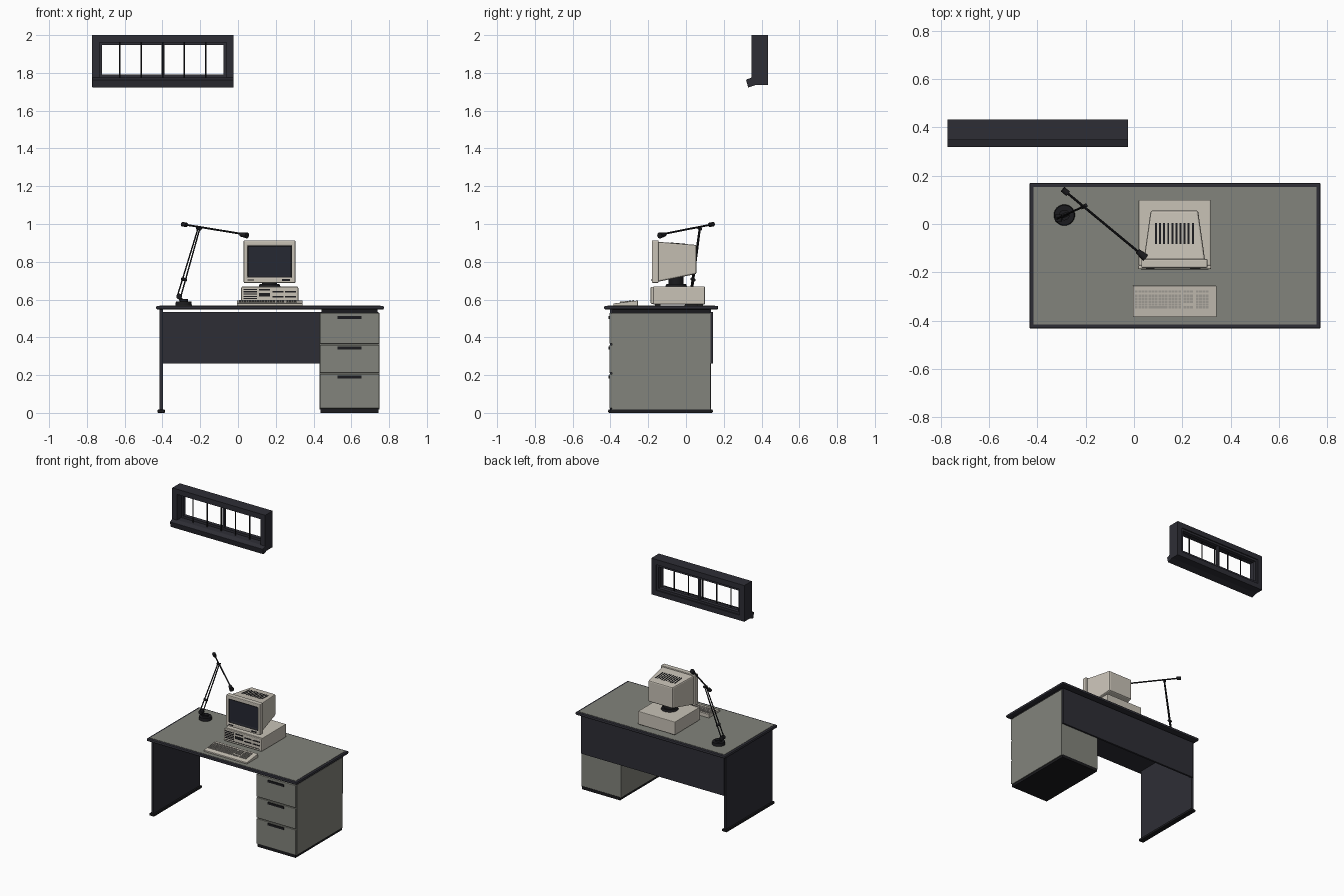
import bpy, bmesh, math
from mathutils import Vector

if "Cube" in bpy.data.objects:
    bpy.data.objects.remove(bpy.data.objects["Cube"])


def material(name, r, g, b):
    m = bpy.data.materials.new(name)
    m.diffuse_color = (r, g, b, 1)
    m.use_nodes = True
    m.node_tree.nodes["Principled BSDF"].inputs["Base Color"].default_value = m.diffuse_color
    return m


GREY = material("desk grey", 0.225, 0.23, 0.2)
NAVY = material("dark slate", 0.027, 0.027, 0.036)
BLACK = material("soft black", 0.011, 0.011, 0.013)
BEIGE = material("computer beige", 0.58, 0.54, 0.47)
KEYS = material("key grey", 0.34, 0.32, 0.29)
SCREEN = material("screen glass", 0.019, 0.021, 0.032)


def finish(name, bm, mats, bevel=0):
    bmesh.ops.recalc_face_normals(bm, faces=bm.faces)
    me = bpy.data.meshes.new(name)
    bm.to_mesh(me)
    bm.free()
    ob = bpy.data.objects.new(name, me)
    bpy.context.collection.objects.link(ob)
    for m in mats:
        me.materials.append(m)
    if bevel:
        mod = ob.modifiers.new("bevel", "BEVEL")
        mod.width, mod.segments, mod.limit_method = bevel, 2, "ANGLE"
    return ob


def add_block(bm, front, back):
    """Hull between rectangles (y, x0, x1, z0, z1) at the front and back."""
    rings = []
    for y, x0, x1, z0, z1 in (front, back):
        rings.append([bm.verts.new(p) for p in ((x0, y, z0), (x1, y, z0), (x1, y, z1), (x0, y, z1))])
    a, b = rings
    bm.faces.new(a)
    bm.faces.new(b[::-1])
    for i in range(4):
        j = (i + 1) % 4
        bm.faces.new((a[j], a[i], b[i], b[j]))


def blocks(name, pairs, mat, bevel=0):
    bm = bmesh.new()
    for f, b in pairs:
        add_block(bm, f, b)
    return finish(name, bm, [mat], bevel)


def boxes(name, bounds, mat, bevel=0):
    return blocks(name, [((y0, x0, x1, z0, z1), (y1, x0, x1, z0, z1))
                         for x0, x1, y0, y1, z0, z1 in bounds], mat, bevel)


def frame(name, x0, x1, y0, y1, z0, z1, w, mat):
    return boxes(name, [(x0, x1, y0, y1, z1 - w, z1), (x0, x1, y0, y1, z0, z0 + w),
                        (x0, x0 + w, y0, y1, z0 + w, z1 - w),
                        (x1 - w, x1, y0, y1, z0 + w, z1 - w)], mat)


def rod(name, p, q, r, mat=BLACK, r2=None, sides=16):
    p, q = Vector(p), Vector(q)
    bm = bmesh.new()
    bmesh.ops.create_cone(bm, cap_ends=True, segments=sides, radius1=r,
                          radius2=r if r2 is None else r2, depth=(q - p).length)
    ob = finish(name, bm, [mat])
    ob.location = (p + q) / 2
    ob.rotation_euler = (q - p).to_track_quat("Z", "Y").to_euler()
    bpy.ops.object.select_all(action="DESELECT")
    ob.select_set(True)
    bpy.context.view_layer.objects.active = ob
    bpy.ops.object.shade_smooth_by_angle(angle=math.radians(40))
    return ob


# Desk top: dark edge with a grey writing surface
boxes("desk_top_edge", [(-0.433, 0.772, -0.433, 0.17, 0.547, 0.567)], NAVY, 0.007)
boxes("desk_surface", [(-0.416, 0.755, -0.416, 0.153, 0.56, 0.569)], GREY)

# Left side panel with foot, and the back panel
boxes("side_panel", [(-0.415, -0.398, -0.402, 0.132, 0.015, 0.549)], NAVY)
boxes("side_panel_foot", [(-0.426, -0.387, -0.412, 0.142, 0, 0.018)], BLACK, 0.005)
boxes("back_panel", [(-0.405, 0.745, 0.128, 0.142, 0.262, 0.535)], NAVY)

# Drawer pedestal
boxes("pedestal", [(0.432, 0.749, -0.393, 0.13, 0.018, 0.53)], GREY)
boxes("pedestal_plinth", [(0.438, 0.743, -0.4, 0.132, 0, 0.022)], BLACK)
boxes("pedestal_spacer", [(0.442, 0.739, -0.39, 0.125, 0.528, 0.549)], BLACK)
boxes("drawer_fronts", [(0.433, 0.748, -0.406, -0.392, a, b) for a, b in
                        ((0.024, 0.206), (0.212, 0.36), (0.366, 0.529))], GREY, 0.003)
boxes("drawer_handles", [(0.527, 0.653, -0.411, -0.405, z, z + 0.016)
                         for z in (0.183, 0.336, 0.496)], BLACK)

# Computer case with bezel, drive slots and feet
boxes("computer_case", [(0.019, 0.317, -0.172, 0.1, 0.574, 0.669)], BEIGE, 0.004)
boxes("case_bezel", [(0.017, 0.319, -0.187, -0.17, 0.577, 0.667)], BEIGE, 0.005)
boxes("case_feet", [(x, x + 0.03, y, y + 0.03, 0.567, 0.576)
                    for x in (0.03, 0.275) for y in (-0.165, 0.06)], BLACK)
boxes("case_vents", [(0.028, 0.1, -0.189, -0.186, z, z + 0.006)
                     for z in (0.602, 0.614, 0.626, 0.638, 0.65)], BLACK)
boxes("drive_slots", [(x, x + w, -0.189, -0.186, z, z + h) for x, w, z, h in
                      ((0.11, 0.06, 0.647, 0.008), (0.11, 0.06, 0.615, 0.02),
                       (0.182, 0.058, 0.638, 0.008), (0.25, 0.058, 0.638, 0.008),
                       (0.182, 0.058, 0.612, 0.008), (0.25, 0.058, 0.612, 0.008),
                       (0.028, 0.28, 0.59, 0.003))], BLACK)

# Monitor stand: swivel foot and neck
CX = 0.167
rod("monitor_swivel", (CX, -0.052, 0.668), (CX, -0.052, 0.682), 0.058, r2=0.052, sides=32)
rod("monitor_neck", (CX, -0.052, 0.68), (CX, -0.052, 0.735), 0.04, sides=32)

# Monitor body tapering to the back
blocks("monitor_body", [((-0.15, CX - 0.127, CX + 0.127, 0.694, 0.906),
                         (0.056, CX - 0.098, CX + 0.098, 0.736, 0.889))], BEIGE, 0.008)
blocks("monitor_vents", [((-0.083, x, x + 0.008, 0.885, 0.9022),
                          (0.004, x, x + 0.008, 0.88, 0.8947))
                         for x in [CX - 0.08 + i * 0.0169 for i in range(10)]], BLACK)

# Monitor bezel with a recessed screen
bm = bmesh.new()
add_block(bm, (-0.181, CX - 0.137, CX + 0.137, 0.688, 0.913),
          (-0.145, CX - 0.137, CX + 0.137, 0.688, 0.913))
bmesh.ops.recalc_face_normals(bm, faces=bm.faces)
front = min(bm.faces, key=lambda f: f.calc_center_median().y)
bmesh.ops.inset_region(bm, faces=[front], thickness=0.028)
for v in front.verts:
    v.co.z += 0.009 if v.co.z < 0.8 else -0.007
wall = bmesh.ops.inset_region(bm, faces=[front], thickness=0.006, depth=-0.012)["faces"]
for f in wall:
    f.material_index = 1
front.material_index = 2
finish("monitor_bezel", bm, [BEIGE, BLACK, SCREEN], 0.005)
boxes("monitor_controls", [(0.05, 0.085, -0.183, -0.18, 0.7, 0.706),
                           (0.232, 0.275, -0.183, -0.18, 0.699, 0.708)], BLACK)

# Keyboard wedge and keys
blocks("keyboard", [((-0.385, -0.005, 0.341, 0.568, 0.579),
                     (-0.255, -0.005, 0.341, 0.568, 0.595))], BEIGE, 0.002)
keys = []
columns = [0.004 + 0.0138 * i for i in range(14)] + \
          [0.205 + 0.0138 * i for i in range(3)] + [0.256 + 0.0138 * i for i in range(4)]
for y in (-0.279, -0.297, -0.309, -0.321, -0.333, -0.345):
    top = 0.579 + (y + 0.385) * 0.123 + 0.005
    for i, x in enumerate(columns):
        if y == -0.333 and 14 <= i < 17:      # gap above the arrow keys
            continue
        if y == -0.345 and 4 <= i <= 9:       # space bar
            if i == 4:
                keys.append((x, x + 0.08, y - 0.005, y + 0.005, top - 0.008, top))
            continue
        keys.append((x, x + 0.0112, y - 0.005, y + 0.005, top - 0.008, top))
boxes("keyboard_keys", keys, KEYS)

# Desk lamp: base, lower arm, upper arm, head
rod("lamp_base", (-0.288, 0.037, 0.567), (-0.288, 0.037, 0.59), 0.044, r2=0.041, sides=32)
rod("lamp_base_cap", (-0.288, 0.037, 0.589), (-0.288, 0.037, 0.602), 0.022)
low, elbow = Vector((-0.312, 0.025, 0.617)), Vector((-0.207, 0.073, 0.976))
rod("lamp_base_post", (-0.3, 0.031, 0.595), low, 0.01)
rod("lamp_base_joint", low + Vector((0, -0.014, 0)), low + Vector((0, 0.014, 0)), 0.015)
side = Vector((0.009, 0.004, -0.002))
for i, s in enumerate((-1, 1)):
    rod(f"lamp_lower_arm_{i}", low + side * s, elbow + side * s * 0.5, 0.004, sides=8)
mid = low.lerp(elbow, 0.25)
rod("lamp_arm_clamp", mid - side * 1.4, mid + side * 1.4, 0.009)
rod("lamp_elbow", elbow - side * 1.3, elbow + side * 1.3, 0.008)
tail, tip = Vector((-0.288, 0.138, 0.998)), Vector((0.048, -0.14, 0.943))
rod("lamp_upper_arm", tail, tip, 0.005, sides=8)
rod("lamp_counterweight", tail - (tip - tail) * 0.02, tail.lerp(tip, 0.045), 0.012)
drop = Vector((0, 0, -0.004))
rod("lamp_head", tail.lerp(tip, 0.9) + drop, tip + drop, 0.011, r2=0.016)

# Window: outer frame, inner sash, bars and tilted sill
frame("window_frame", -0.772, -0.024, 0.347, 0.433, 1.737, 2.0, 0.038, NAVY)
frame("window_sash", -0.742, -0.054, 0.397, 0.425, 1.768, 1.97, 0.023, NAVY)
boxes("window_mullion", [(-0.406, -0.39, 0.4, 0.42, 1.78, 1.96)], NAVY)
for i in range(5):
    x = -0.626 + 0.1137 * i
    rod(f"window_bar_{i}", (x, 0.378, 1.77), (x, 0.378, 1.968), 0.0045, sides=8)
bm = bmesh.new()
profile = ((0.352, 1.777), (0.318, 1.764), (0.329, 1.722), (0.375, 1.738))
ring = [bm.verts.new((-0.772, y, z)) for y, z in profile]
face = bm.faces.new(ring)
ext = bmesh.ops.extrude_face_region(bm, geom=[face])["geom"]
bmesh.ops.translate(bm, vec=(0.748, 0, 0), verts=[g for g in ext if isinstance(g, bmesh.types.BMVert)])
finish("window_sill", bm, [NAVY], 0.003)
